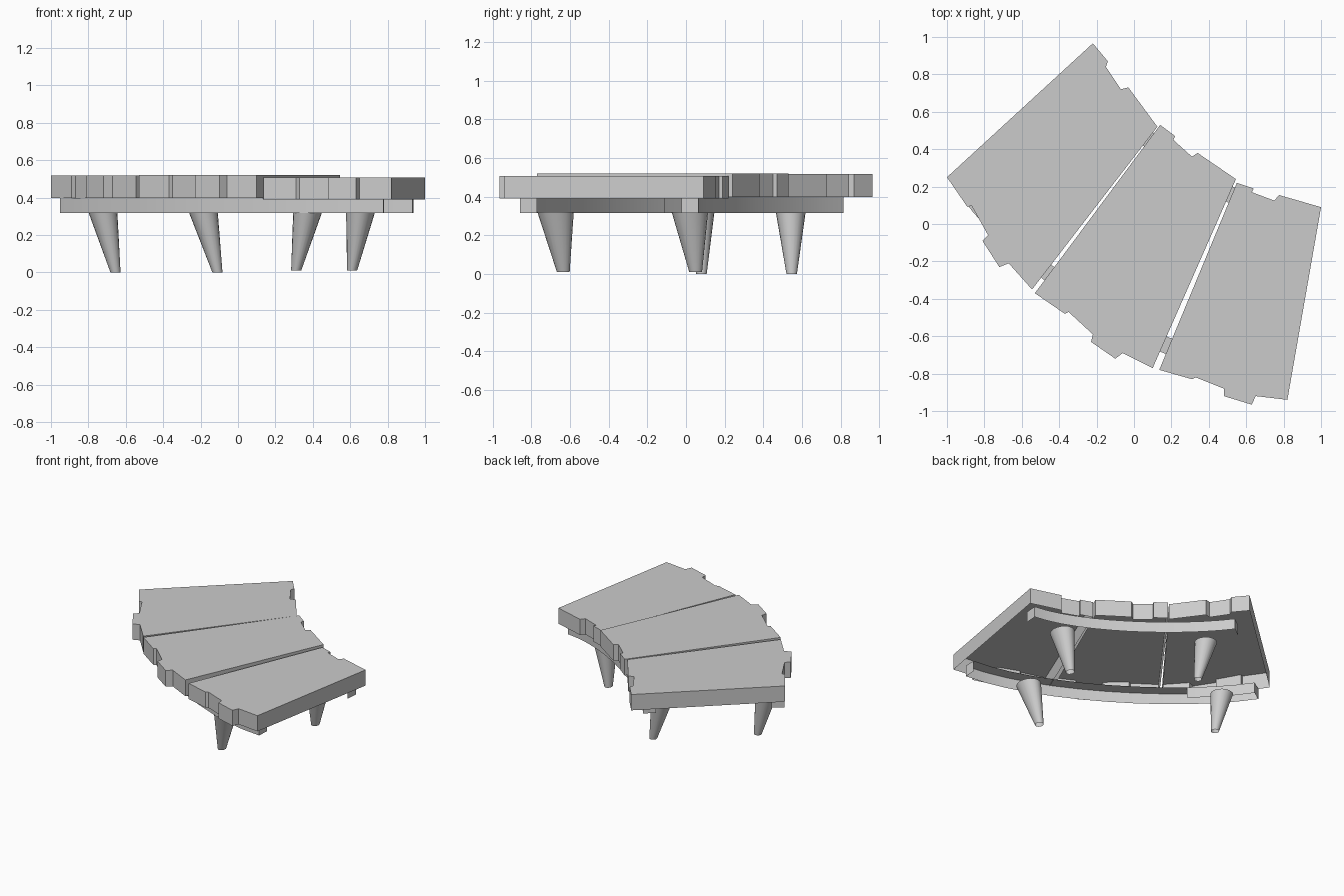
import bpy, bmesh, math
from mathutils import Vector

cube = bpy.data.objects.get("Cube")
if cube:
    bpy.data.objects.remove(cube, do_unlink=True)

grey = bpy.data.materials.new("plain_grey")
grey.use_nodes = True
grey.diffuse_color = (0.6, 0.6, 0.6, 1)
grey.node_tree.nodes["Principled BSDF"].inputs["Base Color"].default_value = (0.6, 0.6, 0.6, 1)

RAIL_LOW, RAIL_HIGH = .317, .398


def finish(name, bm, smooth_angle=None):
    mesh = bpy.data.meshes.new(name)
    bm.to_mesh(mesh)
    bm.free()
    mesh.materials.append(grey)
    obj = bpy.data.objects.new(name, mesh)
    bpy.context.collection.objects.link(obj)
    if smooth_angle:
        bpy.ops.object.select_all(action='DESELECT')
        obj.select_set(True)
        bpy.context.view_layer.objects.active = obj
        bpy.ops.object.shade_smooth_by_angle(angle=math.radians(smooth_angle))


def plank(name, outline, low, high):
    """Open-bottomed slab: a top face and side walls, outline clockwise."""
    bm = bmesh.new()
    top = [bm.verts.new((x, y, high)) for x, y in outline]
    base = [bm.verts.new((x, y, low)) for x, y in outline]
    bm.faces.new(top[::-1])
    for i in range(len(outline)):
        j = i - 1
        bm.faces.new((base[j], top[j], top[i], base[i]))
    finish(name, bm)


# Three fan-shaped planks with chipped ends
plank("right_plank", [(-.22, .966), (-.14, .87), (-.15, .84), (-.07, .72), (-.03, .73),
                      (.125, .52), (-.545, -.35), (-.67, -.21), (-.72, -.23), (-.81, -.09),
                      (-.78, -.06), (-.87, .10), (-.89, .09), (-1, .25)], .398, .517)
plank("middle_plank", [(.14, .53), (.22, .47), (.21, .45), (.31, .36), (.34, .38),
                       (.545, .24), (.10, -.77), (-.06, -.69), (-.10, -.72), (-.23, -.63),
                       (-.22, -.59), (-.35, -.47), (-.37, -.48), (-.53, -.37)], .398, .52)
plank("left_plank", [(.55, .22), (.64, .19), (.63, .17), (.75, .125), (.775, .155),
                     (1, .09), (.82, -.94), (.65, -.92), (.63, -.966), (.48, -.92),
                     (.48, -.88), (.33, -.82), (.31, -.83), (.135, -.78)], .39, .508)


def rail(name, points, inner_sign, inner_until, width=.088, steps=12):
    """Curved open-bottomed rail through four evenly spaced points.
    The outer wall runs all along; the inner wall covers the first steps only."""
    points = [Vector(p) for p in points]

    def at(t):
        total = Vector((0, 0))
        for i, p in enumerate(points):
            w = 1
            for j in range(len(points)):
                if j != i:
                    w *= (t * 3 - j) / (i - j)
            total += p * w
        return total

    bm = bmesh.new()
    rows = []
    for k in range(steps + 1):
        t = k / steps
        tangent = (at(t + .01) - at(t - .01)).normalized()
        inward = Vector((-tangent.y, tangent.x)) * inner_sign * width / 2
        rows.append([bm.verts.new((*(at(t) + inward * side), z))
                     for side, z in ((-1, RAIL_LOW), (-1, RAIL_HIGH), (1, RAIL_HIGH), (1, RAIL_LOW))])
    for k in range(steps):
        for c in range(3 if k < inner_until else 2):
            quad = (rows[k][c], rows[k + 1][c], rows[k + 1][c + 1], rows[k][c + 1])
            bm.faces.new(quad if inner_sign > 0 else quad[::-1])
    for end, flip in ((rows[0], inner_sign > 0), (rows[-1], inner_sign < 0)):
        bm.faces.new(end if flip else end[::-1])
    finish(name, bm, 30)


# Curved rails under the planks
rail("back_rail", [(-.25, .79), (.08, .45), (.51, .16), (.935, .02)], -1, 0)
rail("front_rail", [(-.915, .21), (-.46, -.26), (.165, -.645), (.78, -.815)], 1, 3)


def leg(name, top, foot, foot_z, stretch=1, sides=20):
    """Leaning tapered open tube, from its foot up to the rail underside."""
    bm = bmesh.new()
    rings = []
    for (x, y), radius, z in ((foot, .027, foot_z), (top, .077, RAIL_LOW + .003)):
        rings.append([bm.verts.new((x + radius * math.cos(math.tau * i / sides),
                                    y + radius * stretch * math.sin(math.tau * i / sides), z))
                      for i in range(sides)])
    for i in range(sides):
        j = (i + 1) % sides
        bm.faces.new((rings[0][i], rings[0][j], rings[1][j], rings[1][i]))
    finish(name, bm, 40)


# Four legs
leg("back_right_leg", (-.185, .542), (-.11, .547), 0)
leg("front_right_leg", (-.722, .07), (-.655, .08), 0)
leg("back_left_leg", (.655, .02), (.61, .05), .01, 1.22)
leg("front_left_leg", (.372, -.675), (.311, -.635), .01, 1.22)
